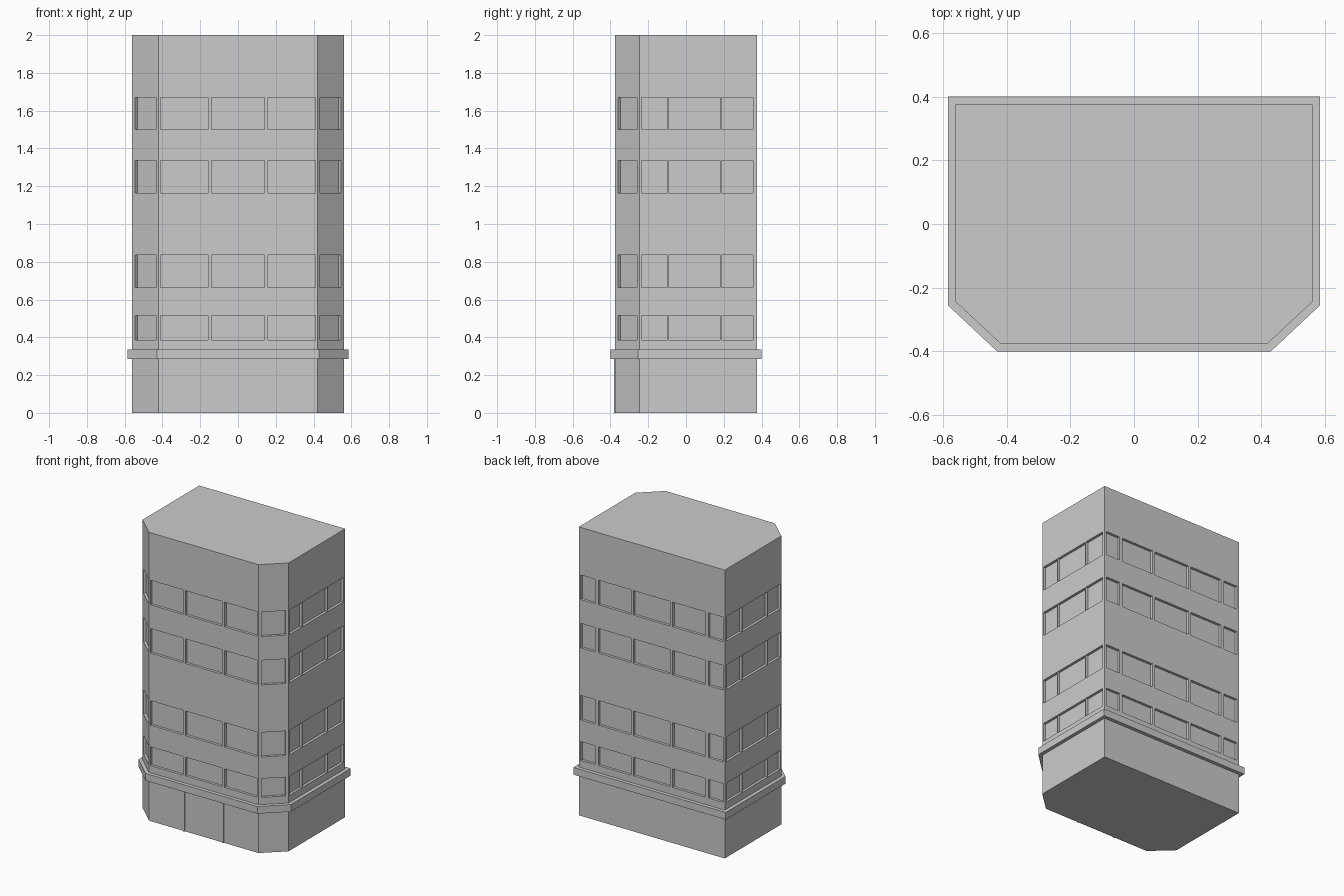
import bpy, bmesh
from mathutils import Vector

if "Cube" in bpy.data.objects:
    bpy.data.objects.remove(bpy.data.objects["Cube"])

BODY = [(-0.56, 0.375), (-0.56, -0.245), (-0.42, -0.375),
        (0.42, -0.375), (0.56, -0.245), (0.56, 0.375)]
LEDGE = [(-0.585, 0.4), (-0.585, -0.255), (-0.43, -0.4),
         (0.43, -0.4), (0.585, -0.255), (0.585, 0.4)]
FLOORS = [(0.385, 0.515), (0.665, 0.835), (1.165, 1.335), (1.5, 1.67)]
HEIGHT, DEPTH = 2.0, 0.018


def finish(bm, name):
    bmesh.ops.remove_doubles(bm, verts=bm.verts, dist=1e-5)
    bmesh.ops.recalc_face_normals(bm, faces=bm.faces)
    mesh = bpy.data.meshes.new(name)
    bm.to_mesh(mesh)
    bm.free()
    obj = bpy.data.objects.new(name, mesh)
    bpy.context.collection.objects.link(obj)
    return obj


def face(bm, pts):
    bm.faces.new([bm.verts.new(p) for p in pts])


def wall(bm, p, q, axis, spans):
    """Wall from p to q with recessed windows at the spans along one axis."""
    p, q = Vector((*p, 0)), Vector((*q, 0))
    d = q - p
    inward = Vector((0, 0, 1)).cross(d).normalized() * DEPTH
    wins = [tuple(sorted((c - p[axis]) / d[axis] for c in s)) for s in spans]
    us = sorted({0.0, 1.0, *(u for w in wins for u in w)})
    zs = sorted({0.0, HEIGHT, *(z for f in FLOORS for z in f)})
    for u0, u1 in zip(us, us[1:]):
        for z0, z1 in zip(zs, zs[1:]):
            rim = [p + d * u + Vector((0, 0, z))
                   for u, z in ((u0, z0), (u1, z0), (u1, z1), (u0, z1))]
            if (u0, u1) in wins and (z0, z1) in FLOORS:
                back = [v + inward for v in rim]
                face(bm, back)
                for i in range(4):
                    j = (i + 1) % 4
                    face(bm, (rim[i], rim[j], back[j], back[i]))
            else:
                face(bm, rim)


def prism(name, outline, z0, z1):
    bm = bmesh.new()
    n = len(outline)
    for z in (z0, z1):
        face(bm, [(x, y, z) for x, y in outline])
    for i in range(n):
        a, b = outline[i], outline[(i + 1) % n]
        face(bm, ((*a, z0), (*b, z0), (*b, z1), (*a, z1)))
    return finish(bm, name)


# Tower body with window recesses on every wall
front = [(-0.41, -0.16), (-0.14, 0.14), (0.16, 0.41)]
corner_l, corner_r = (-0.545, -0.435), (0.435, 0.545)
side = [(-0.235, -0.1), (-0.093, 0.18), (0.187, 0.355)]
layout = [(1, side), (0, [corner_l]), (0, front),
          (0, [corner_r]), (1, side), (0, [corner_l, *front, corner_r])]
bm = bmesh.new()
for i, (axis, spans) in enumerate(layout):
    wall(bm, BODY[i], BODY[(i + 1) % 6], axis, spans)
bmesh.ops.remove_doubles(bm, verts=bm.verts, dist=1e-5)
for z in (0, HEIGHT):
    edges = [e for e in bm.edges if e.is_boundary
             and all(abs(v.co.z - z) < 1e-4 for v in e.verts)]
    bmesh.ops.contextual_create(bm, geom=edges)
finish(bm, "tower_body")

# Ledge above the ground floor
prism("ledge", LEDGE, 0.285, 0.335)

# Thin fins dividing the shop front
for name, x in (("shop_fin_left", -0.15), ("shop_fin_right", 0.15)):
    prism(name, [(x - 0.005, -0.37), (x - 0.005, -0.381),
                 (x + 0.005, -0.381), (x + 0.005, -0.37)], 0, 0.285)
